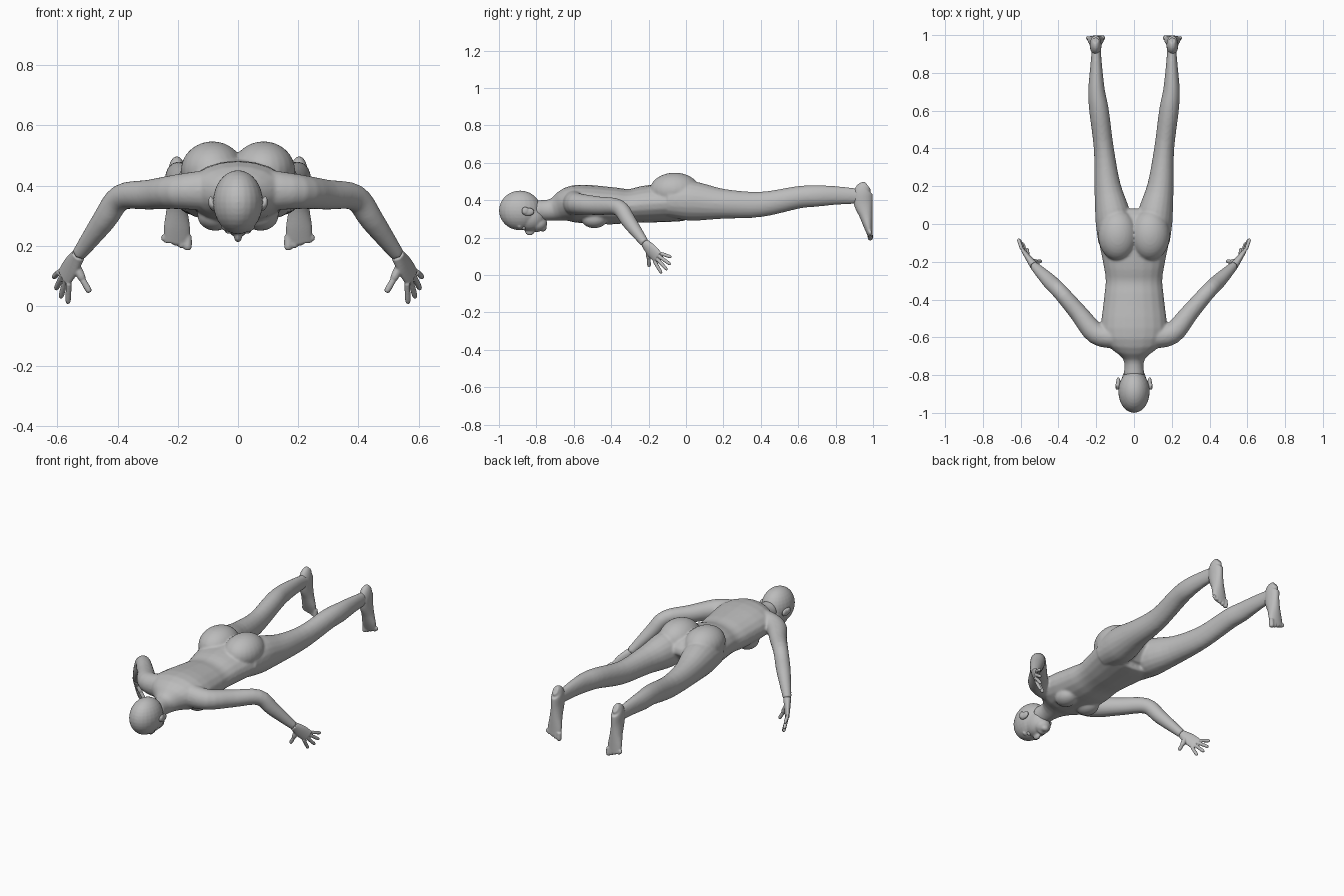
import bpy, bmesh, math
from mathutils import Vector, Matrix

cube = bpy.data.objects.get("Cube")
if cube:
    bpy.data.objects.remove(cube, do_unlink=True)

GREY = (.5, .5, .5, 1)
skin = bpy.data.materials.new("plain_grey")
skin.use_nodes = True
skin.diffuse_color = GREY
skin.node_tree.nodes["Principled BSDF"].inputs["Base Color"].default_value = GREY


def smooth_path(stations, steps=4):
    """Flowing curve through every station, blending position and size alike."""
    points = [Vector(station) for station in stations]
    path = []
    for i in range(len(points) - 1):
        start, end = points[i], points[i + 1]
        before = points[max(i - 1, 0)]
        after = points[min(i + 2, len(points) - 1)]
        leave, arrive = (end - before) / 2, (after - start) / 2
        for step in range(steps):
            t = step / steps
            ease = t * t * (3 - 2 * t)
            path.append(start.lerp(end, ease) + leave * (t * (1 - t) ** 2)
                        - arrive * (t * t * (1 - t)))
    return path + [points[-1]]


def loft(bm, stations, up=(0, 0, 1), sides=20):
    """Closed oval tube; each station is x, y, z, half width, half depth."""
    path = smooth_path(stations)
    up, rings = Vector(up), []
    for i, station in enumerate(path):
        ahead, behind = path[min(i + 1, len(path) - 1)], path[max(i - 1, 0)]
        along = (ahead - behind).to_3d().normalized()
        side = along.cross(up).normalized()
        normal = side.cross(along)
        centre, wide, deep = station.to_3d(), station[3], station[4]
        angles = [math.tau * k / sides for k in range(sides)]
        rings.append([bm.verts.new(centre + side * wide * math.cos(angle)
                                   + normal * deep * math.sin(angle)) for angle in angles])
    for lower, upper in zip(rings, rings[1:]):
        for k in range(sides):
            bm.faces.new((lower[k - 1], lower[k], upper[k], upper[k - 1]))
    bm.faces.new(rings[0])
    bm.faces.new(rings[-1])


def trunk(bm, profile):
    """Loft along y from rows of y, centre x, half width, underside, top."""
    loft(bm, [(x, y, (low + high) / 2, wide, (high - low) / 2)
              for y, x, wide, low, high in profile])


def ball(bm, centre, radii):
    matrix = Matrix.Translation(centre) @ Matrix.Diagonal((*radii, 1))
    bmesh.ops.create_uvsphere(bm, u_segments=24, v_segments=16, radius=1, matrix=matrix)


def digit(bm, base, tip, radius):
    """Finger or toe with a rounded end."""
    loft(bm, [(*base, radius, radius), (*base.lerp(tip, .8), radius, radius),
              (*tip, radius / 2, radius / 2)], up=(.8, -.6, 0), sides=10)


def finish(name, bm, voxel, rounds):
    """Mirror, fuse and soften the parts of one object."""
    bmesh.ops.recalc_face_normals(bm, faces=bm.faces)
    mesh = bpy.data.meshes.new(name)
    bm.to_mesh(mesh)
    bm.free()
    mesh.materials.append(skin)
    obj = bpy.data.objects.new(name, mesh)
    bpy.context.collection.objects.link(obj)
    mirror = obj.modifiers.new("Mirror", "MIRROR")
    mirror.use_mirror_merge = False
    fuse = obj.modifiers.new("Fuse", "REMESH")
    fuse.mode = "VOXEL"
    fuse.voxel_size = voxel
    fuse.use_smooth_shade = True
    soften = obj.modifiers.new("Soften", "SMOOTH")
    soften.factor = .5
    soften.iterations = rounds


shoulder, elbow, wrist = Vector((.2, -.58, .38)), Vector((.39, -.36, .36)), Vector((.53, -.22, .17))

# Torso and neck
bm = bmesh.new()
trunk(bm, [(-.8, 0, .055, .29, .4), (-.71, 0, .06, .29, .41), (-.6, 0, .17, .28, .48),
           (-.4, 0, .16, .27, .47), (-.3, 0, .15, .28, .46), (-.2, 0, .165, .28, .48),
           (0, 0, .2, .29, .49), (.05, 0, .15, .32, .42)])
ball(bm, (.085, -.06, .45), (.105, .135, .097))
ball(bm, (.075, -.49, .3), (.06, .07, .05))

# Legs
trunk(bm, [(-.1, .11, .08, .31, .48), (.03, .11, .095, .29, .5), (.2, .14, .07, .3, .46),
           (.4, .16, .053, .31, .445), (.6, .185, .052, .355, .475), (.7, .198, .045, .365, .48),
           (.8, .2, .035, .375, .475), (.9, .2, .026, .38, .465), (.95, .2, .026, .39, .46)])

# Arms
loft(bm, [(.09, -.6, .385, .06, .07), (*shoulder, .058, .058),
          (*shoulder.lerp(elbow, .5), .048, .05), (*elbow, .042, .044),
          (*elbow.lerp(wrist, .4), .04, .04), (*wrist, .024, .024)])
finish("body", bm, .0065, 8)

# Head: cranium, cheeks, jaw, chin, nose, lips, brow
bm = bmesh.new()
ball(bm, (0, -.887, .345), (.083, .113, .106))
ball(bm, (0, -.835, .31), (.066, .085, .076))
ball(bm, (0, -.79, .275), (.046, .048, .042))
ball(bm, (0, -.765, .25), (.024, .02, .018))
ball(bm, (0, -.835, .235), (.014, .026, .024))
ball(bm, (0, -.795, .24), (.024, .012, .012))
ball(bm, (.03, -.89, .26), (.026, .012, .014))
finish("head", bm, .005, 5)

# Eyes and ears
bm = bmesh.new()
ball(bm, (.03, -.867, .252), (.015, .011, .012))
finish("eyes", bm, .003, 1)
bm = bmesh.new()
ball(bm, (.083, -.845, .338), (.012, .034, .022))
ball(bm, (.091, -.86, .345), (.008, .018, .02))
finish("ears", bm, .004, 2)

# Hands: palm, four fingers fanned between two knuckles, thumb
bm = bmesh.new()
first_knuckle, last_knuckle = Vector((.562, -.17, .075)), Vector((.594, -.133, .114))
first_tip, last_tip = Vector((.565, -.13, .008)), Vector((.613, -.078, .095))
reach = Vector((.4, .6, -.5))
knuckles = first_knuckle.lerp(last_knuckle, .5)
loft(bm, [(*wrist, .024, .022), (*wrist.lerp(knuckles, .5), .036, .017),
          (*knuckles, .036, .012)], up=(.78, -.62, -.07))
for i in range(4):
    t = i / 3
    tip = first_tip.lerp(last_tip, t) + reach * .025 * math.sin(math.pi * t)
    digit(bm, first_knuckle.lerp(last_knuckle, t), tip, .0095)
thumb_joint = Vector((.515, -.2, .085))
digit(bm, wrist.lerp(knuckles, .3), thumb_joint, .014)
digit(bm, thumb_joint, Vector((.492, -.197, .045)), .0105)
finish("hands", bm, .0035, 2)

# Feet: heel to ball with the sole held flat, then toes
bm = bmesh.new()
sole = .998
foot = [(.477, .016, .025), (.46, .027, .044), (.43, .031, .052), (.38, .03, .05),
        (.32, .035, .036), (.26, .044, .024), (.21, .042, .013)]
loft(bm, [(.203, sole - deep, z, wide, deep) for z, wide, deep in foot], up=(0, 1, 0))
for i in range(5):
    x = .167 + .02 * i
    digit(bm, Vector((x, .984, .235)), Vector((x, .986, .185 + .008 * i)), .014 - .0012 * i)
finish("feet", bm, .0045, 3)
